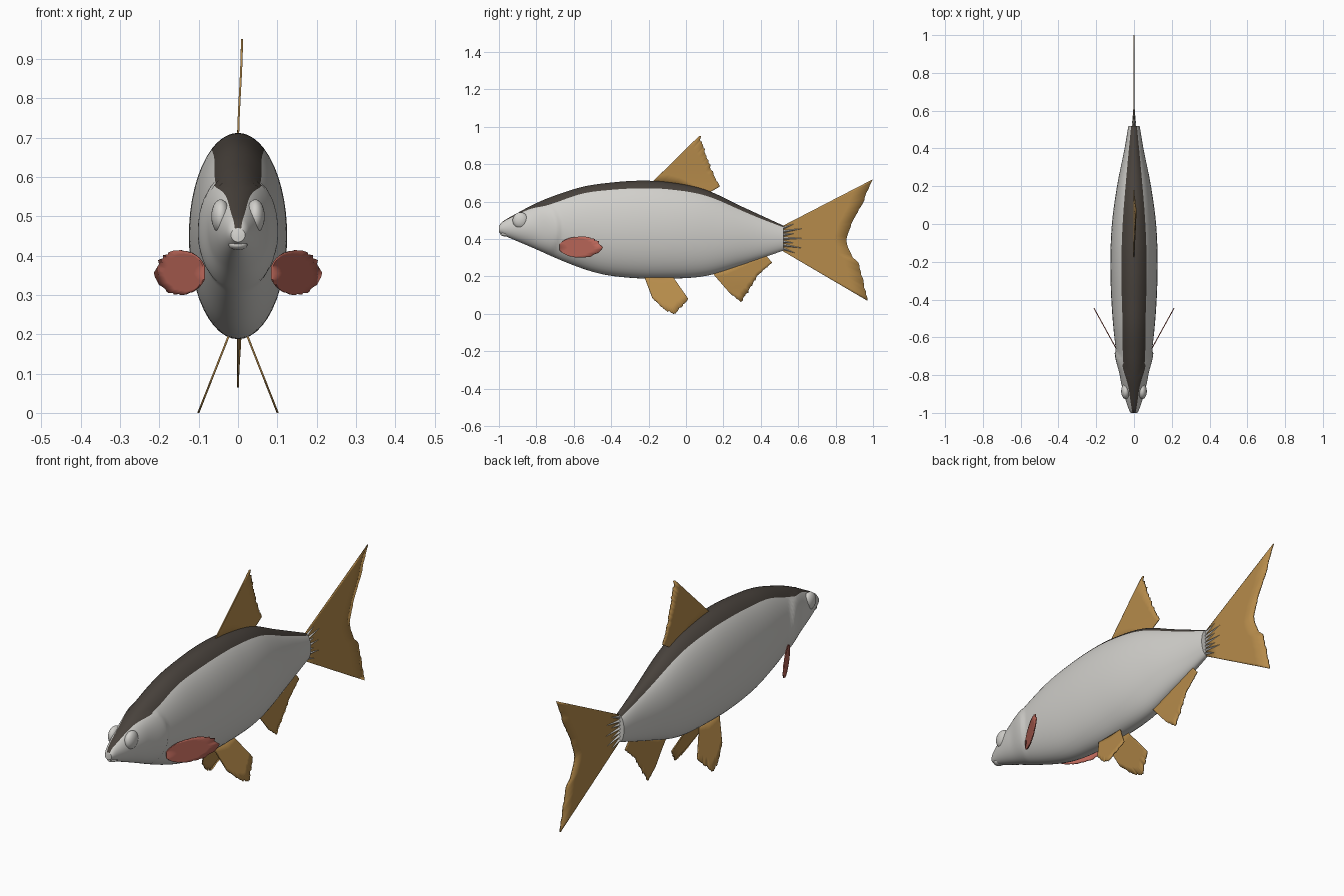
import bpy, bmesh, math, random
from mathutils import Vector

random.seed(4)
if "Cube" in bpy.data.objects:
    bpy.data.objects.remove(bpy.data.objects["Cube"], do_unlink=True)


def material(name, rgb):
    m = bpy.data.materials.new(name)
    m.use_nodes = True
    m.diffuse_color = (*rgb, 1)
    m.node_tree.nodes["Principled BSDF"].inputs["Base Color"].default_value = (*rgb, 1)
    return m


SILVER = material("silver_grey", (0.64, 0.63, 0.60))
DARK = material("dark_back", (0.065, 0.054, 0.045))
AMBER = material("amber_fin", (0.47, 0.26, 0.07))
RED = material("red_fin", (0.50, 0.135, 0.10))


def finish(name, bm, mats):
    bmesh.ops.recalc_face_normals(bm, faces=bm.faces)
    mesh = bpy.data.meshes.new(name)
    bm.to_mesh(mesh)
    bm.free()
    for m in mats:
        mesh.materials.append(m)
    ob = bpy.data.objects.new(name, mesh)
    bpy.context.collection.objects.link(ob)
    bpy.ops.object.select_all(action='DESELECT')
    ob.select_set(True)
    bpy.context.view_layer.objects.active = ob
    bpy.ops.object.shade_smooth_by_angle(angle=math.radians(40))
    return ob


def curve(points, t):
    """Smooth value through (position, value) points."""
    n = len(points)
    t = min(max(t, points[0][0]), points[-1][0])
    i = next(k for k in range(n - 1) if t <= points[k + 1][0])

    def slope(k):
        a, b = points[max(k - 1, 0)], points[min(k + 1, n - 1)]
        return (b[1] - a[1]) / (b[0] - a[0])
    (x0, v0), (x1, v1) = points[i], points[i + 1]
    h = x1 - x0
    s = (t - x0) / h
    return ((1 + 2 * s) * (1 - s) ** 2 * v0 + s * (1 - s) ** 2 * h * slope(i)
            + s * s * (3 - 2 * s) * v1 + s * s * (s - 1) * h * slope(i + 1))


def ramp(a, b, x):
    s = min(max((x - a) / (b - a), 0), 1)
    return s * s * (3 - 2 * s)


# Body: loft along y, with the ring split where the dark back meets the sides
TOP = [(-1, .47), (-.985, .49), (-.9, .54), (-.8, .592), (-.7, .633), (-.55, .68), (-.4, .702),
       (-.25, .712), (-.1, .705), (.1, .665), (.3, .573), (.52, .472)]
BOTTOM = [(-1, .435), (-.975, .42), (-.835, .36), (-.62, .267), (-.46, .215), (-.3, .193),
          (-.12, .188), (.1, .202), (.3, .262), (.52, .338)]
WIDTH = [(-1, .018), (-.98, .028), (-.9, .054), (-.8, .076), (-.6, .104), (-.4, .12),
         (-.2, .125), (0, .117), (.2, .09), (.4, .05), (.52, .03)]
BACK = [(-1, .008), (-.95, .017), (-.86, .03), (-.74, .056), (-.55, .06), (-.25, .067),
        (0, .06), (.3, .036), (.52, .015)]
DARK_STEPS, SIDE_STEPS, RINGS = 6, 20, 110
HALF = DARK_STEPS + SIDE_STEPS


def body_ring(y):
    top, low, w = curve(TOP, y), curve(BOTTOM, y), curve(WIDTH, y)
    split = math.asin(min(curve(BACK, y) / w, .95))
    angles = [split * k / DARK_STEPS for k in range(DARK_STEPS)]
    angles += [split + (math.pi - split) * k / SIDE_STEPS for k in range(SIDE_STEPS + 1)]
    ring = []
    for a in angles:
        x, z = w * math.sin(a), (top + low) / 2 + (top - low) / 2 * math.cos(a)
        # raised gill cover with a sharp rear edge
        r = math.hypot(y + .88, z - .45)
        if y > -.88 and z < .58:
            x += .009 * ramp(.08, .18, r) * (1 - ramp(.195, .215, r)) * math.sin(a)
        ring.append((x, y, z))
    return ring + [(-x, yy, z) for x, yy, z in ring[-2:0:-1]]


bm = bmesh.new()
rings = []
for i in range(RINGS + 1):
    y = -1 + 1.52 * (i / RINGS) ** 1.15
    rings.append([bm.verts.new(p) for p in body_ring(y)])
count = 2 * HALF
for a, b in zip(rings, rings[1:]):
    for j in range(count):
        k = (j + 1) % count
        f = bm.faces.new((a[j], a[k], b[k], b[j]))
        f.material_index = int(j < DARK_STEPS or j >= count - DARK_STEPS)
bm.faces.new(rings[0])
bm.faces.new(rings[-1])
finish("body", bm, [SILVER, DARK])


def ellipsoid(name, centre, size, mat, mirrored=False):
    bm = bmesh.new()
    bmesh.ops.create_uvsphere(bm, u_segments=24, v_segments=14, radius=1)
    for v in bm.verts:
        v.co = Vector(centre) + Vector(c * s for c, s in zip(v.co, size))
    ob = finish(name, bm, [mat])
    if mirrored:
        ob.modifiers.new("mirror", 'MIRROR')
    return ob


# Head details
ellipsoid("eyes", (.044, -.885, .5), (.024, .042, .043), SILVER, True)
ellipsoid("upper_lip", (0, -.976, .458), (.027, .024, .014), SILVER)
ellipsoid("lower_lip", (0, -.966, .427), (.024, .026, .013), SILVER)


def along(points, t):
    """Point at fraction t of a polyline's length."""
    pts = [Vector(p) for p in points]
    lens = [(b - a).length for a, b in zip(pts, pts[1:])]
    d = t * sum(lens)
    for a, b, n in zip(pts, pts[1:], lens):
        if d <= n:
            return a.lerp(b, d / n)
        d -= n
    return pts[-1]


# Fin: strip from a root line to a ragged outer line, in (y, z), placed by side(y, z)
def fin(name, root, outer, side, mat, ragged=.03, mirrored=False, columns=40, rows=5):
    bm = bmesh.new()
    grid = []
    for c in range(columns + 1):
        t = c / columns
        a, b = along(root, t), along(outer, t)
        if 0 < c < columns:
            b = a.lerp(b, 1 + random.uniform(-ragged, ragged))
        line = []
        for r in range(rows + 1):
            p = a.lerp(b, r / rows)
            line.append(bm.verts.new((side(p.x, p.y), p.x, p.y)))
        grid.append(line)
    for p, q in zip(grid, grid[1:]):
        for r in range(rows):
            bm.faces.new((p[r], q[r], q[r + 1], p[r + 1]))
    ob = finish(name, bm, [mat])
    solid = ob.modifiers.new("thickness", 'SOLIDIFY')
    solid.thickness, solid.offset = .005, 0
    if mirrored:
        ob.modifiers.new("mirror", 'MIRROR')


# Single fins
fin("tail_fin", [(.51, .467), (.51, .34)],
    [(1, .72), (.94, .585), (.875, .46), (.858, .41), (.863, .36), (.885, .31), (.925, .27), (.97, .07)],
    lambda y, z: 0, AMBER, .01)
fin("dorsal_fin", [(-.19, .695), (-.05, .69), (.11, .64)],
    [(.03, .912), (.075, .955), (.1, .87), (.135, .775), (.18, .68)],
    lambda y, z: .01 * ramp(.68, .95, z), AMBER)
fin("anal_fin", [(.135, .225), (.28, .27), (.43, .31)],
    [(.235, .11), (.295, .065), (.34, .13), (.38, .2), (.46, .275)],
    lambda y, z: .006 * ramp(.2, .08, .28 - z), AMBER)

# Paired fins
fin("pelvic_fins", [(-.225, .205), (-.075, .205)],
    [(-.18, .085), (-.11, .018), (-.06, .002), (.012, .08)],
    lambda y, z: .022 + (.2 - z) * .395, AMBER, .025, True)
leaf = [(-.565 - .113 * math.cos(a), .357 - .056 * math.sin(a))
        for a in (math.radians(20 + 10 * k) for k in range(33))]
fin("pectoral_fins", [(-.675, .34), (-.675, .372)], leaf,
    lambda y, z: .083 + (y + .68) * .55, RED, .035, True)

# Tail root: thin rays fanning out of the body end
bm = bmesh.new()
for k in range(7):
    s = k / 3 - 1
    base = [bm.verts.new((x, .515, .404 + .053 * s + dz))
            for x, dz in ((.012, 0), (0, .01), (-.012, 0), (0, -.01))]
    tip = bm.verts.new((0, .6 + .05 * (k % 2), .404 + .085 * s))
    for i in range(4):
        bm.faces.new((base[i], base[(i + 1) % 4], tip))
    bm.faces.new(base)
finish("tail_rays", bm, [SILVER])
